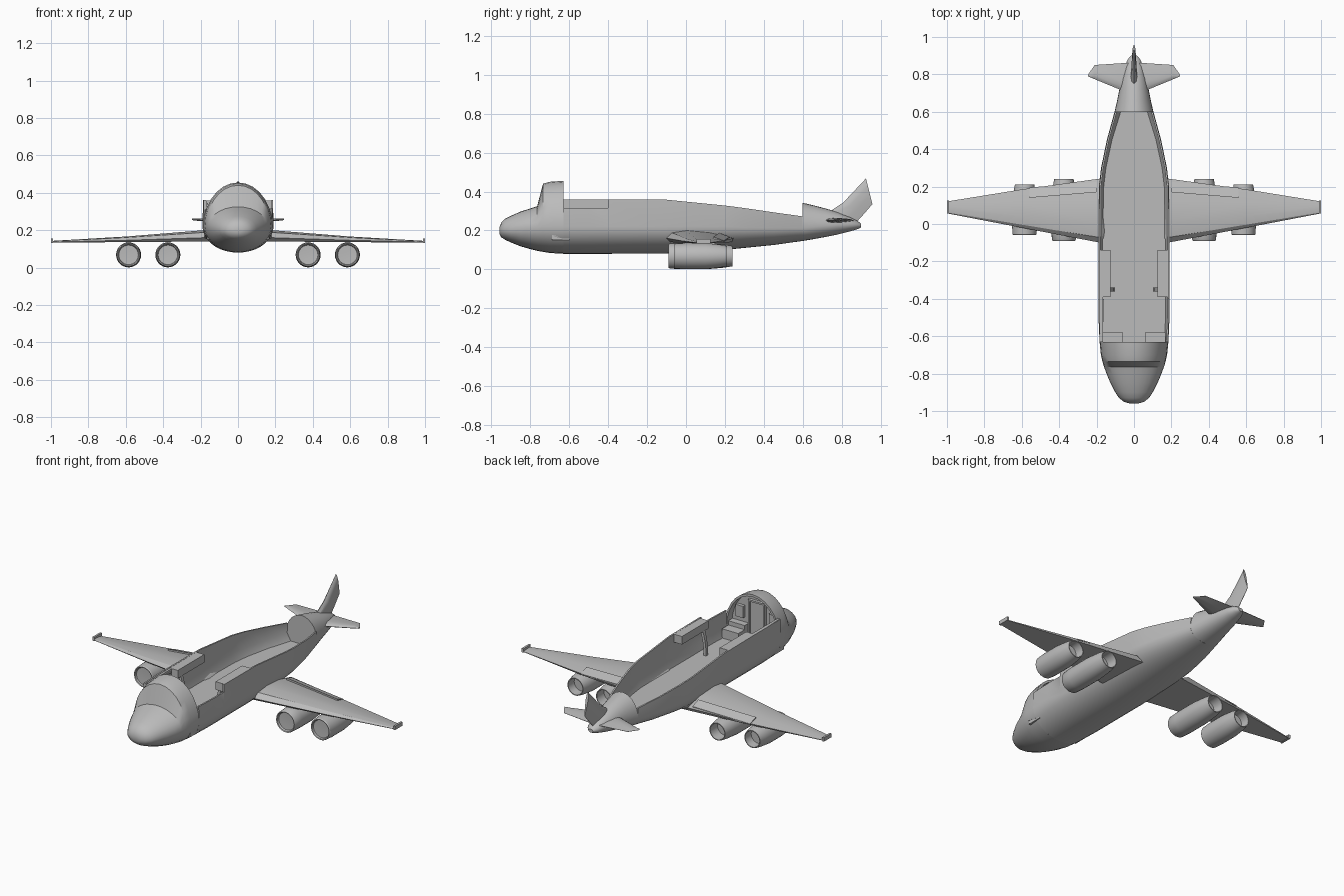
import bpy, bmesh
from math import sin, cos, pi, radians, sqrt
from mathutils import Vector

cube = bpy.data.objects.get("Cube")
if cube:
    bpy.data.objects.remove(cube, do_unlink=True)

grey = bpy.data.materials.new("light grey")
grey.use_nodes = True
grey.diffuse_color = (0.5, 0.5, 0.5, 1)
grey.node_tree.nodes["Principled BSDF"].inputs["Base Color"].default_value = (0.5, 0.5, 0.5, 1)

FLOOR = 0.17


def finish(name, bm, smooth=32):
    bmesh.ops.recalc_face_normals(bm, faces=bm.faces)
    mesh = bpy.data.meshes.new(name)
    bm.to_mesh(mesh)
    bm.free()
    mesh.materials.append(grey)
    obj = bpy.data.objects.new(name, mesh)
    bpy.context.collection.objects.link(obj)
    bpy.ops.object.select_all(action='DESELECT')
    obj.select_set(True)
    bpy.context.view_layer.objects.active = obj
    if smooth:
        bpy.ops.object.shade_smooth_by_angle(angle=radians(smooth))
    return obj


def loft(name, rings, smooth=32, loop=False):
    """Skin a list of equal closed rings; cap the ends unless they join up."""
    bm = bmesh.new()
    rows = [[bm.verts.new(p) for p in ring] for ring in rings]
    n = len(rows[0])
    pairs = list(zip(rows, rows[1:])) + ([(rows[-1], rows[0])] if loop else [])
    for a, b in pairs:
        for i in range(n):
            j = (i + 1) % n
            bm.faces.new((a[i], a[j], b[j], b[i]))
    if not loop:
        bm.faces.new(rows[0])
        bm.faces.new(rows[-1])
    return finish(name, bm, smooth)


def box(name, x, y, z):
    ring = lambda h: [(x[0], y[0], h), (x[1], y[0], h), (x[1], y[1], h), (x[0], y[1], h)]
    return loft(name, [ring(z[0]), ring(z[1])], 0)


def oval(y, w, bottom, top, mid, scale=1, n=28):
    """Full fuselage section with separate upper and lower heights."""
    ring = []
    for i in range(n):
        a = 2 * pi * i / n
        h = (top - mid) if sin(a) > 0 else (mid - bottom)
        ring.append((w * scale * cos(a), y, mid + h * scale * sin(a)))
    return ring


def trough(y, w, bottom, rim_l, rim_r, mid, n=18):
    """Open fuselage section: outer shell, rims and flat inner floor."""
    t = 0.009
    pts = [(w * cos(pi * i / n), y, mid - (mid - bottom) * sin(pi * i / n)) for i in range(n + 1)]
    fw = w * sqrt(1 - ((mid - FLOOR) / (mid - bottom)) ** 2) - t
    return ([(w - 0.003, y, rim_l)] + pts + [(-w + 0.003, y, rim_r), (-w + 0.003 + t, y, rim_r),
            (-w + t, y, mid), (-fw, y, FLOOR), (fw, y, FLOOR), (w - t, y, mid), (w - 0.003 - t, y, rim_l)])


# Open cargo hull, with the left rim cut lower behind the cockpit
hull = [(-.63, .184, .08, .315, .36, .22), (-.5, .19, .08, .315, .36, .22),
        (-.401, .19, .08, .315, .36, .22), (-.4, .19, .08, .36, .36, .22),
        (-.1, .19, .081, .358, .358, .22), (.2, .188, .1, .328, .328, .22),
        (.3, .176, .11, .315, .315, .215), (.45, .145, .125, .293, .293, .213),
        (.6, .104, .146, .272, .272, .212)]
loft("open_hull", [trough(*s) for s in hull])

# Nose and cockpit, with a shallow recess at its back
nose = [(-.96, .022, .185, .215, .2), (-.95, .055, .165, .24, .2), (-.93, .08, .152, .26, .2),
        (-.9, .1, .138, .275, .203), (-.85, .126, .118, .297, .208), (-.8, .147, .104, .313, .213),
        (-.765, .16, .095, .325, .217), (-.735, .169, .09, .44, .22), (-.7, .177, .084, .45, .22),
        (-.63, .184, .08, .455, .22)]
rings = [oval(*s) for s in nose]
rings += [oval(*nose[-1], scale=.94), oval(-.68, *nose[-1][1:], scale=.94)]
loft("nose_and_cockpit", rings)

# Cockpit rear wall fittings
box("cockpit_floor", (-.165, .165), (-.69, -.6), (.15, FLOOR))
box("cockpit_door", (-.045, .045), (-.69, -.672), (FLOOR, .39))
for s in (-1, 1):
    side = "left" if s > 0 else "right"
    box(side + "_door_post", (s * .045, s * .055), (-.69, -.662), (FLOOR, .4))
    box(side + "_console", (s * .06, s * .168), (-.69, -.58), (FLOOR, .225))
    box(side + "_console_step", (s * .06, s * .168), (-.69, -.64), (.225, .25))
    box(side + "_wall_rack", (s * .085, s * .135), (-.69, -.66), (.28, .35))
    # Side lockers under the rim and their curved support frames
    box(side + "_locker", (s * .125, s * .185), (-.39, -.14), (.31, .358))
    frame = []
    for k in range(7):
        z = FLOOR + (.315 - FLOOR) * k / 6
        x = s * (.105 + .022 * (k / 6) ** 2)
        frame.append([(x, -.36, z), (x + s * .016, -.36, z), (x + s * .016, -.34, z), (x, -.34, z)])
    loft(side + "_support_frame", frame)
box("door_header", (-.055, .055), (-.69, -.662), (.39, .4))
box("right_panel", (-.185, -.165), (-.63, -.39), (.31, .358))
for z in (.325, .342):
    box("panel_slat", (-.168, -.16), (-.52, -.4), (z - .004, z + .004))

# Closed tail cone
tail = [(.6, .104, .146, .342, .212), (.66, .09, .156, .328, .218), (.72, .078, .167, .312, .224),
        (.78, .066, .179, .294, .229), (.84, .05, .194, .27, .23), (.88, .034, .206, .25, .228),
        (.9, .015, .215, .235, .225)]
loft("tail_cone", [oval(*s) for s in tail])


def blade(name, stations):
    """Lens-section surface; station = front edge, back edge, half thickness offset."""
    rings = []
    for front, back, thick in stations:
        a, b, t = Vector(front), Vector(back), Vector(thick)
        up = [(0, 0), (.1, .7), (.3, 1), (.65, .7), (1, .08)]
        ring = [a.lerp(b, u) + t * h for u, h in up]
        ring += [a.lerp(b, u) - t * h for u, h in reversed(up[1:])]
        rings.append(ring)
    return loft(name, rings)


# Tail fin
blade("tail_fin", [((0, .7, .27), (0, .87, .235), (.02, 0, 0)),
                   ((0, .81, .345), (0, .915, .285), (.014, 0, 0)),
                   ((0, .925, .467), (0, .958, .335), (.008, 0, 0))])


def engine(name, x, y0, y1):
    """Hollow nacelle with a recessed fan disc, made by revolving a profile."""
    length = y1 - y0
    prof = [(.001, .05), (.02, .05), (.052, .045), (.055, .01), (.06, 0), (.064, .02), (.067, .2),
            (.067, .6), (.06, .85), (.052, 1), (.047, 1), (.045, .8), (.001, .8)]
    rings = [[(x + r * cos(i * pi / 14), y0 + v * length, .068 + r * sin(i * pi / 14))
              for i in range(28)] for r, v in prof]
    loft(name, rings)


for s in (-1, 1):
    side = "left" if s > 0 else "right"
    # Main wing: flat underside, tapering to a thin tip
    wing = []
    for x, lead, trail, low, high, inset in ((.18, -.1, .243, .14, .2, .045), (.6, -.02, .185, .136, .166, 0),
                                           (.99, .055, .122, .134, .143, 0)):
        d = trail - lead
        mid = (low * 2 + high) / 3
        wing.append([(s * x, lead, mid), (s * x, lead + .08 * d, high - (high - low) * .2),
                     (s * x, lead + .3 * d, high), (s * x, lead + .65 * d, high - (high - low) * .2),
                     (s * x, trail, mid), (s * (x - inset), trail - .02 * d, low),
                     (s * (x - inset), lead + .05 * d, low)])
    loft(side + "_wing", wing, 25)
    # Small winglet
    box(side + "_winglet", (s * .988, s * 1.0), (.055, .125), (.132, .155))
    # Raised flap along the trailing edge
    flap = []
    for x, y, z in ((.2, .17, .187), (.56, .14, .167)):
        flap.append([(s * x, y, z), (s * x, y + .055, z - .02), (s * x, y + .055, z - .026), (s * x, y, z - .012)])
    loft(side + "_flap", flap, 0)
    # Tailplane
    blade(side + "_tailplane", [((s * .03, .7, .25), (s * .03, .862, .25), (0, 0, .013)),
                                ((s * .21, .774, .256), (s * .21, .85, .256), (0, 0, .007)),
                                ((s * .247, .79, .258), (s * .247, .797, .258), (0, 0, .004))])
    # Engines with short pylons
    for label, x, y0, y1 in (("inner", .375, -.09, .24), ("outer", .585, -.06, .21)):
        engine(f"{side}_{label}_engine", s * x, y0, y1)
        box(f"{side}_{label}_pylon", (s * x - .01, s * x + .01), (y0 + .09, y1 - .09), (.125, .15))
